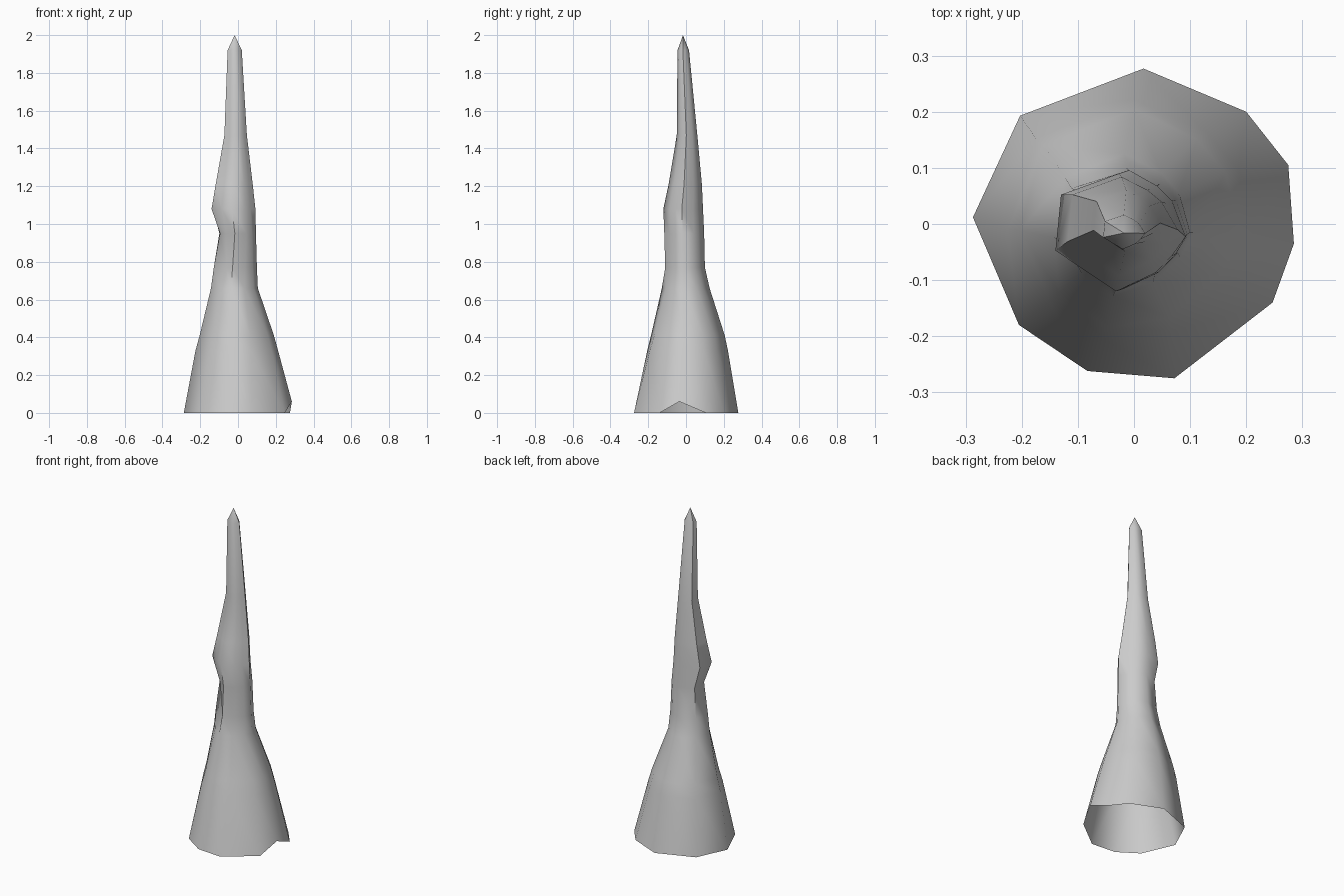
import bpy
import bmesh
import math

cube = bpy.data.objects.get("Cube")
if cube:
    bpy.data.objects.remove(cube)

# Stone colour
stone = bpy.data.materials.new("grey_stone")
stone.use_nodes = True
colour = (0.6, 0.6, 0.6, 1)
stone.diffuse_color = colour
bsdf = stone.node_tree.nodes["Principled BSDF"]
bsdf.inputs["Base Color"].default_value = colour
bsdf.inputs["Roughness"].default_value = 0.8

# Cross-sections at the foot and at the bulge
FOOT = [(.017, .277), (.2, .2), (.275, .105), (.285, -.035), (.247, -.14),
        (.072, -.275), (-.083, -.262), (-.205, -.18), (-.287, .012), (-.203, .193)]
BULGE = [(-.025, .093), (.03, .065), (.06, .04), (.095, -.02), (.07, -.055),
         (.04, -.085), (-.03, -.118), (-.085, -.082), (-.14, -.045), (-.13, .055)]

# Height, then left/right and front/back limits of each ring
RINGS = [(0, -.287, .285, -.275, .277), (.33, -.225, .212, -.205, .222),
         (.41, -.203, .19, -.185, .205), (.66, -.143, .105, -.128, .125),
         (.77, -.128, .1, -.11, .1), (.95, -.11, .095, -.115, .096),
         (1.08, -.14, .092, -.12, .09), (1.21, -.118, .078, -.092, .084),
         (1.47, -.072, .047, -.049, .06), (1.92, -.055, .02, -.045, .016)]


def unit(points):
    """Scale an outline to the range 0..1 on both axes."""
    axes = []
    for axis in zip(*points):
        low, high = min(axis), max(axis)
        axes.append([(v - low) / (high - low) for v in axis])
    return list(zip(*axes))


foot, bulge = unit(FOOT), unit(BULGE)
bm = bmesh.new()
rings = []
for z, left, right, front, back in RINGS:
    t = min(z / 1.08, 1)
    outline = unit([(a[0] + (b[0] - a[0]) * t, a[1] + (b[1] - a[1]) * t)
                    for a, b in zip(foot, bulge)])
    rings.append([bm.verts.new((left + (right - left) * u,
                                front + (back - front) * v, z))
                  for u, v in outline])

# Chipped foot edge and the crease under the bulge
rings[0][3].co.z = .06
rings[4][7].co.x += .02
rings[4][7].co.y += .015
rings[5][8].co.x += .015

# Skin the rings and close the tip; the foot stays open
count = len(foot)
for low, high in zip(rings, rings[1:]):
    for i in range(count):
        j = (i + 1) % count
        bm.faces.new((low[i], low[j], high[j], high[i]))
tip = bm.verts.new((-.018, -.016, 2))
for i in range(count):
    bm.faces.new((rings[-1][i], rings[-1][(i + 1) % count], tip))
bmesh.ops.recalc_face_normals(bm, faces=bm.faces)
if sum(f.normal.dot(f.calc_center_median() * 1) for f in bm.faces) < 0:
    bmesh.ops.reverse_faces(bm, faces=bm.faces)

mesh = bpy.data.meshes.new("stone_spike")
bm.to_mesh(mesh)
bm.free()
mesh.materials.append(stone)
spike = bpy.data.objects.new("stone_spike", mesh)
bpy.context.collection.objects.link(spike)
bpy.context.view_layer.objects.active = spike
spike.select_set(True)
bpy.ops.object.shade_smooth_by_angle(angle=math.radians(60))
